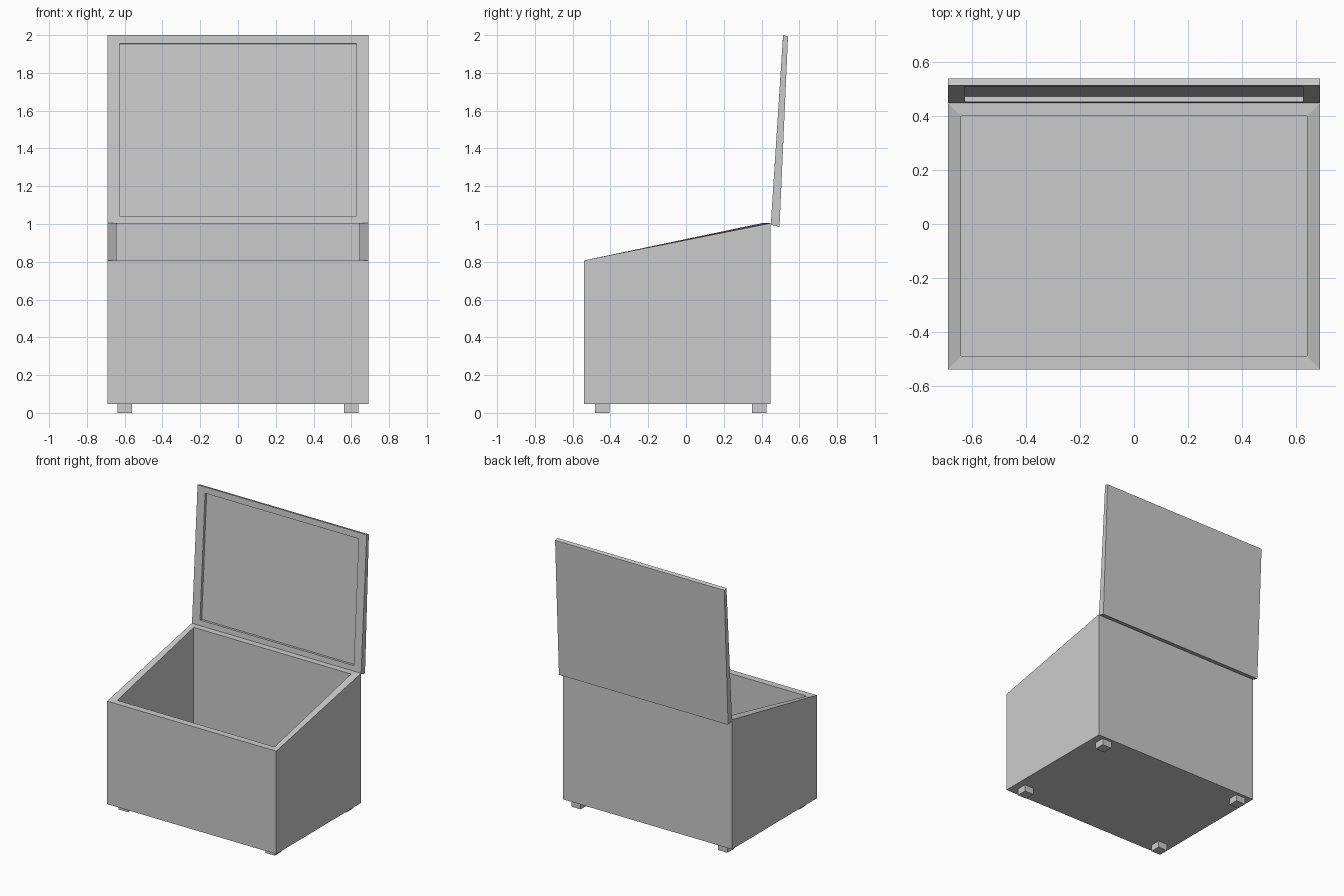
import bpy, bmesh

if "Cube" in bpy.data.objects:
    bpy.data.objects.remove(bpy.data.objects["Cube"])


def loft(name, rings):
    """Join four-point rings in order and cap both ends."""
    bm = bmesh.new()
    loops = [[bm.verts.new(p) for p in ring] for ring in rings]
    for a, b in zip(loops, loops[1:]):
        for i in range(4):
            j = (i + 1) % 4
            bm.faces.new((a[i], a[j], b[j], b[i]))
    bm.faces.new(loops[0])
    bm.faces.new(loops[-1])
    bmesh.ops.recalc_face_normals(bm, faces=bm.faces)
    mesh = bpy.data.meshes.new(name)
    bm.to_mesh(mesh)
    bm.free()
    obj = bpy.data.objects.new(name, mesh)
    bpy.context.collection.objects.link(obj)
    return obj


def ring(half_width, a, b):
    """Rectangle symmetric in x, spanning two (y, z) points."""
    w = half_width
    return [(-w, *a), (w, *a), (w, *b), (-w, *b)]


# Open box with a sloping mitred rim and hollow interior
loft("box_body", [
    ring(0.69, (-0.54, 0.048), (0.448, 0.048)),
    ring(0.69, (-0.54, 0.807), (0.448, 1.004)),
    ring(0.642, (-0.49, 0.807), (0.401, 1.004)),
    ring(0.642, (-0.49, 0.098), (0.401, 0.098)),
])

# Raised tapering lid with a shallow recess on its inner face
loft("lid", [
    ring(0.69, (0.495, 0.984), (0.54, 1.993)),
    ring(0.69, (0.449, 0.997), (0.514, 2.0)),
    ring(0.627, (0.453, 1.042), (0.511, 1.955)),
    ring(0.627, (0.474, 1.040), (0.531, 1.953)),
])

# Four small block feet
for side, x in (("left", -0.599), ("right", 0.599)):
    for end, y in (("front", -0.443), ("back", 0.388)):
        bpy.ops.mesh.primitive_cube_add(size=1, location=(x, y, 0.0245))
        foot = bpy.context.object
        foot.name = f"{end}_{side}_foot"
        foot.scale = (0.076, 0.076, 0.049)
